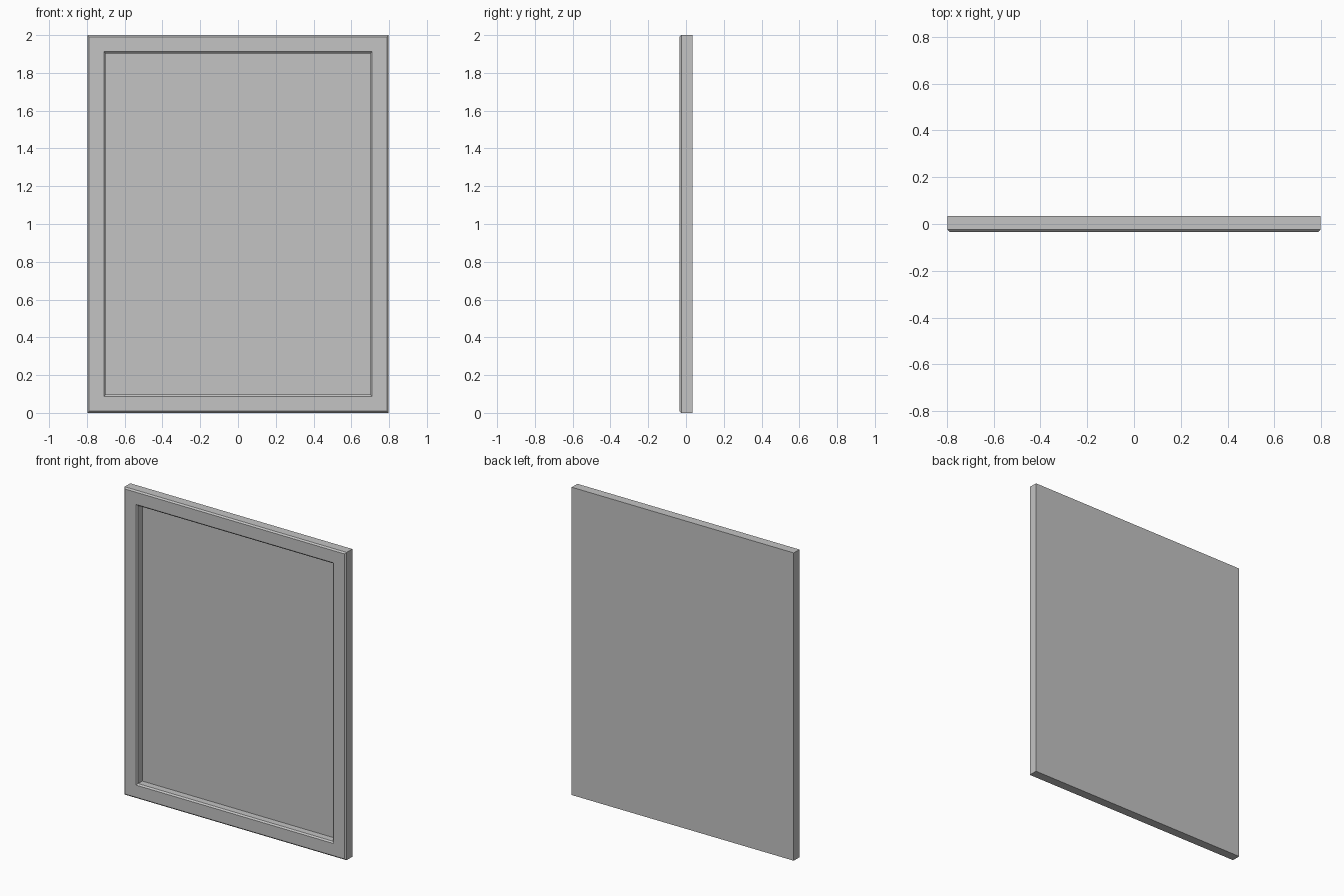
import bpy
import bmesh

cube = bpy.data.objects.get("Cube")
if cube:
    bpy.data.objects.remove(cube, do_unlink=True)

WIDTH, HEIGHT, DEPTH = 1.596, 2.0, 0.067
BORDER, CHAMFER, RECESS = 0.088, 0.009, 0.052
FRONT, BACK = -DEPTH / 2, DEPTH / 2

grey = bpy.data.materials.new("plain grey")
grey.use_nodes = True
colour = (0.55, 0.55, 0.55, 1)
grey.diffuse_color = colour
grey.node_tree.nodes["Principled BSDF"].inputs["Base Color"].default_value = colour


def rectangle(bm, inset, y):
    """Upright rectangle, inset from the outer size, at depth y."""
    x = WIDTH / 2 - inset
    low, high = inset, HEIGHT - inset
    return [bm.verts.new(p) for p in
            ((-x, y, low), (x, y, low), (x, y, high), (-x, y, high))]


def finish(bm, name):
    mesh = bpy.data.meshes.new(name)
    bm.to_mesh(mesh)
    bm.free()
    mesh.materials.append(grey)
    obj = bpy.data.objects.new(name, mesh)
    bpy.context.collection.objects.link(obj)


# Frame: moulding profile swept around the rectangle, with a flat back
profile = [
    (0, BACK),
    (0, FRONT + CHAMFER),
    (CHAMFER, FRONT),
    (BORDER, FRONT),
    (BORDER + CHAMFER, FRONT + CHAMFER),
    (BORDER + CHAMFER, FRONT + RECESS),
]
bm = bmesh.new()
rings = [rectangle(bm, inset, y) for inset, y in profile]
for outer, inner in zip(rings, rings[1:]):
    for i in range(4):
        j = (i + 1) % 4
        bm.faces.new((outer[i], outer[j], inner[j], inner[i]))
bm.faces.new(reversed(rings[0]))
finish(bm, "frame")

# Recessed panel filling the opening
bm = bmesh.new()
bm.faces.new(rectangle(bm, *profile[-1]))
finish(bm, "recessed_panel")
